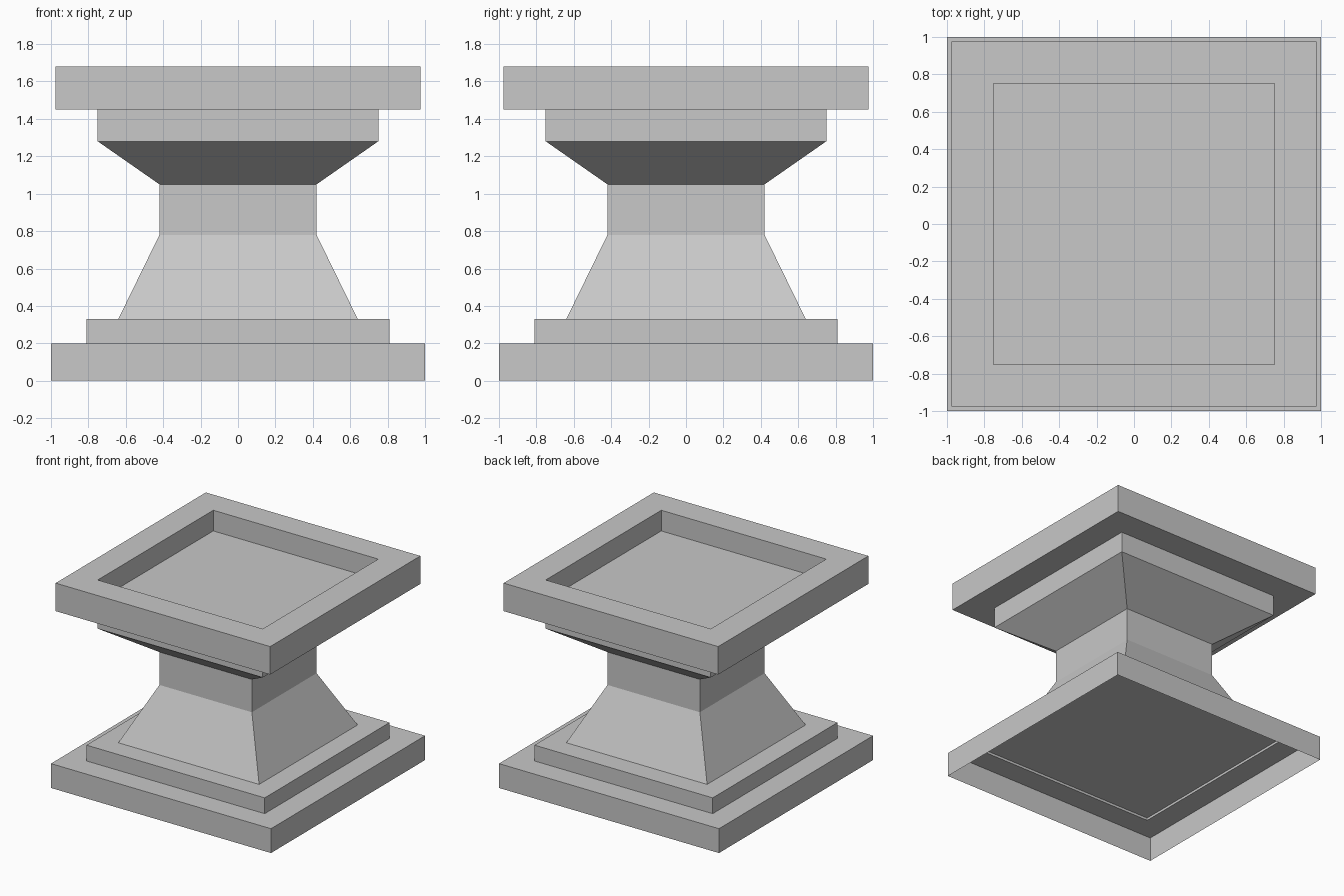
import bpy
import bmesh

# Remove the default cube
cube = bpy.data.objects.get("Cube")
if cube:
    bpy.data.objects.remove(cube, do_unlink=True)

# Single stone colour
stone = bpy.data.materials.new("grey_stone")
stone.use_nodes = True
colour = (0.58, 0.58, 0.58, 1)
stone.diffuse_color = colour
stone.node_tree.nodes["Principled BSDF"].inputs["Base Color"].default_value = colour


def square_loft(name, profile, cap_start=False, cap_end=False):
    """Sweep a (half width, height) profile around a square."""
    bm = bmesh.new()
    corners = [(-1, -1), (1, -1), (1, 1), (-1, 1)]
    rings = [[bm.verts.new((r * x, r * y, z)) for x, y in corners]
             for r, z in profile]
    for low, high in zip(rings, rings[1:]):
        for i in range(4):
            j = (i + 1) % 4
            bm.faces.new((low[i], low[j], high[j], high[i]))
    if cap_start:
        bm.faces.new(rings[0][::-1])
    if cap_end:
        bm.faces.new(rings[-1])
    mesh = bpy.data.meshes.new(name)
    bm.to_mesh(mesh)
    bm.free()
    mesh.materials.append(stone)
    obj = bpy.data.objects.new(name, mesh)
    bpy.context.collection.objects.link(obj)
    return obj


# Hollow plinth, open underneath
square_loft("plinth", [(1, 0), (1, 0.2), (0.81, 0.2)])

# Step on the plinth, with the closing plate just inside it
square_loft("step", [(0.81, 0.2), (0.81, 0.33), (0.64, 0.33)])
square_loft("step_underside", [(0.81, 0.22)], cap_start=True)

# Tapered foot and straight neck
square_loft("stem", [(0.64, 0.33), (0.42, 0.78), (0.42, 1.05)])

# Flared capital
square_loft("capital", [(0.42, 1.05), (0.75, 1.28), (0.75, 1.45)])

# Top slab with a square recess
square_loft("top_slab", [(0.75, 1.45), (0.975, 1.45), (0.975, 1.68),
                         (0.75, 1.68), (0.75, 1.51)], cap_end=True)
